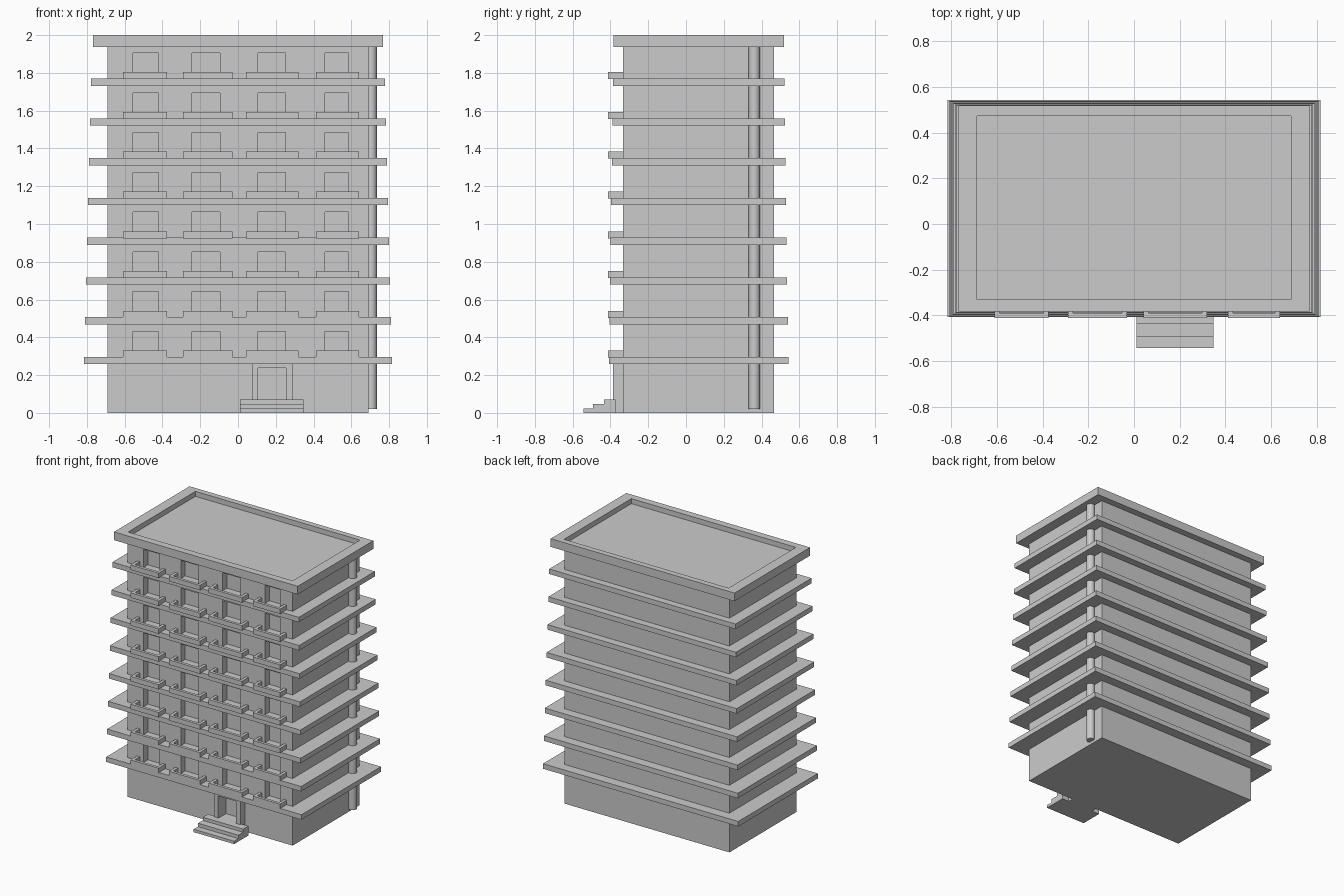
import bpy, bmesh
from mathutils import Vector

if "Cube" in bpy.data.objects:
    bpy.data.objects.remove(bpy.data.objects["Cube"])

WALL_Y = -0.333          # front wall plane
MID_Y = 0.067            # centre of the tower in depth


def mesh_object(name, boxes):
    """One object from a list of (x0, x1, y0, y1, z0, z1) boxes."""
    bm = bmesh.new()
    for x0, x1, y0, y1, z0, z1 in boxes:
        verts = bmesh.ops.create_cube(bm, size=1)["verts"]
        for v in verts:
            v.co = Vector(((x0 + x1) / 2 + v.co.x * (x1 - x0),
                           (y0 + y1) / 2 + v.co.y * (y1 - y0),
                           (z0 + z1) / 2 + v.co.z * (z1 - z0)))
    me = bpy.data.meshes.new(name)
    bm.to_mesh(me)
    bm.free()
    ob = bpy.data.objects.new(name, me)
    bpy.context.collection.objects.link(ob)
    return ob


def cut(ob, boxes):
    """Subtract boxes from an object and remove the cutter."""
    cutter = mesh_object("cutter", boxes)
    cutter.hide_render = True
    mod = ob.modifiers.new("cut", "BOOLEAN")
    mod.operation, mod.solver, mod.object = "DIFFERENCE", "EXACT", cutter
    bpy.context.view_layer.objects.active = ob
    bpy.ops.object.modifier_apply(modifier=mod.name)
    bpy.data.objects.remove(cutter)


floors = [0.296 + 0.2105 * i for i in range(8)]      # slab top heights
windows = [(-0.555, -0.422), (-0.243, -0.095), (0.105, 0.252), (0.46, 0.585)]
balconies = [(-0.61, -0.375), (-0.29, -0.03), (0.042, 0.32), (0.412, 0.64)]

# tower body with recessed windows and doorway
body = mesh_object("tower_body", [(-0.69, 0.69, WALL_Y, 0.467, 0, 1.96)])
recess = [(a, b, -0.5, WALL_Y + 0.05, z - 0.01, z + 0.135)
          for z in floors for a, b in windows]
door = (0.105, 0.255, -0.5, WALL_Y + 0.04, 0.07, 0.238)
cut(body, recess + [door])

# floor slabs, slightly smaller towards the top
for i, z in enumerate(floors):
    hx = 0.816 - 0.0053 * i
    hy = 0.475 - 0.0030 * i
    mesh_object(f"floor_slab_{i + 1}",
                [(-hx, hx, MID_Y - hy, MID_Y + hy, z - 0.038, z)])

# roof slab with a sunken deck
roof = mesh_object("roof_slab",
                   [(-0.768, 0.768, MID_Y - 0.451, MID_Y + 0.451, 1.938, 2.0)])
cut(roof, [(-0.688, 0.688, -0.33, 0.474, 1.962, 2.1)])

# U-shaped balcony parapets
T = 0.022
for i, z in enumerate(floors):
    for j, (a, b) in enumerate(balconies):
        rail = mesh_object(f"balcony_{i + 1}_{j + 1}",
                           [(a, b, -0.412, WALL_Y + 0.002, z - 0.003, z + 0.034)])
        cut(rail, [(a + T, b - T, -0.412 + T, -0.2, z - 0.1, z + 0.1)])

# door surround
frame = mesh_object("door_frame", [(0.075, 0.29, -0.386, WALL_Y, 0, 0.262)])
cut(frame, [(0.105, 0.255, -0.5, -0.2, 0.07, 0.238)])

# entrance steps
for i, (y, z) in enumerate([(-0.543, 0.022), (-0.492, 0.048), (-0.435, 0.072)]):
    mesh_object(f"step_{i + 1}", [(0.01, 0.348, y, -0.374, z - 0.026 if i else 0, z)])

# drain pipe on the right wall
bpy.ops.mesh.primitive_cylinder_add(vertices=24, radius=0.03, depth=1.92,
                                    location=(0.705, 0.362, 0.98))
bpy.context.object.name = "drain_pipe"
bpy.ops.object.shade_smooth_by_angle()
